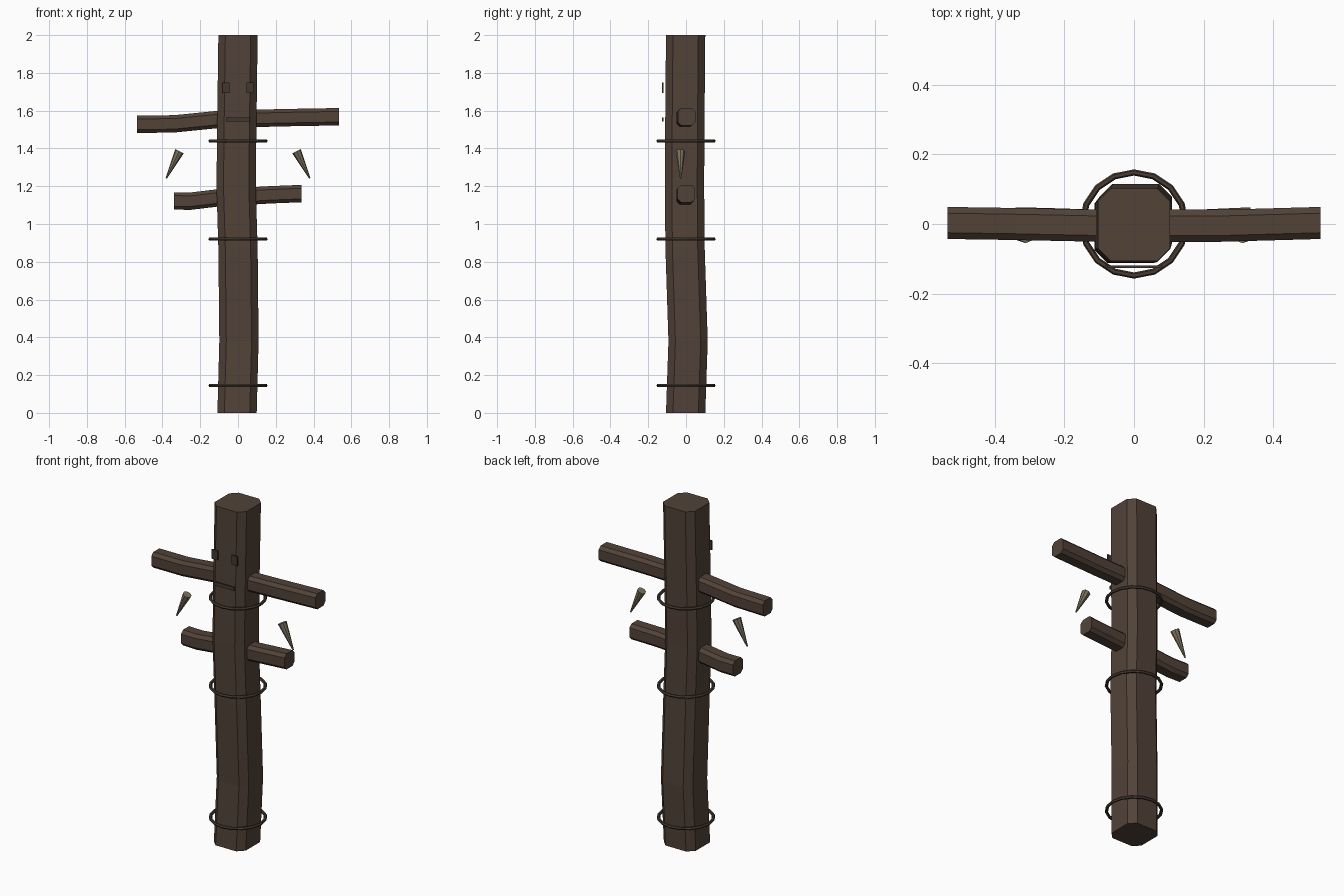
import bpy, bmesh, math
from mathutils import Vector

cube = bpy.data.objects.get("Cube")
if cube:
    bpy.data.objects.remove(cube, do_unlink=True)


def material(name, rgb):
    m = bpy.data.materials.new(name)
    m.use_nodes = True
    m.diffuse_color = (*rgb, 1)
    m.node_tree.nodes["Principled BSDF"].inputs["Base Color"].default_value = (*rgb, 1)
    return m


WOOD = material("dark weathered wood", (0.083, 0.055, 0.039))
ROPE = material("dark binding", (0.066, 0.046, 0.032))
HORN = material("pale horn", (0.2, 0.165, 0.11))
CARVED = material("carved dark wood", (0.055, 0.04, 0.028))


def finish(name, bm, mat):
    bmesh.ops.recalc_face_normals(bm, faces=bm.faces)
    mesh = bpy.data.meshes.new(name)
    bm.to_mesh(mesh)
    bm.free()
    mesh.materials.append(mat)
    ob = bpy.data.objects.new(name, mesh)
    bpy.context.collection.objects.link(ob)
    return ob


def chamfered(h, c):
    """Square section of half width h with corners cut by c."""
    k = h - c
    return [(h, -k), (h, k), (k, h), (-k, h), (-h, k), (-h, -k), (-k, -h), (k, -h)]


def loft(name, rings, mat):
    """Skin a list of equal point rings and cap both ends."""
    bm = bmesh.new()
    loops = [[bm.verts.new(p) for p in ring] for ring in rings]
    n = len(loops[0])
    for a, b in zip(loops, loops[1:]):
        for i in range(n):
            j = (i + 1) % n
            bm.faces.new((a[i], a[j], b[j], b[i]))
    bm.faces.new(loops[0])
    bm.faces.new(loops[-1])
    return finish(name, bm, mat)


# Slightly bent post: centre x, centre y, height
post_path = [(-0.005, -0.002, 0), (0.005, 0.011, 0.38), (0, -0.005, 0.87),
             (-0.01, -0.008, 1.2), (-0.006, -0.006, 1.55), (0, -0.002, 2)]
section = chamfered(0.104, 0.037)
loft("post", [[(x + u, y + v, z) for u, v in section] for x, y, z in post_path], WOOD)


# Crooked crossbars: position along x, centre y, centre height
def crossbar(name, path):
    bar = chamfered(0.046, 0.018)
    loft(name, [[(x, y + u, z + v) for u, v in bar] for x, y, z in path], WOOD)


crossbar("upper_crossbar", [(-0.535, 0.003, 1.528), (-0.34, 0, 1.53),
                            (-0.1, -0.005, 1.554), (0.25, -0.005, 1.563),
                            (0.535, 0.003, 1.568)])
crossbar("lower_crossbar", [(-0.34, 0.002, 1.122), (-0.25, 0, 1.121),
                            (-0.1, -0.005, 1.139), (0.18, -0.005, 1.155),
                            (0.335, 0.002, 1.161)])

# Loose binding hoops
for label, z in (("lower", 0.145), ("middle", 0.92), ("upper", 1.44)):
    bpy.ops.mesh.primitive_torus_add(major_segments=16, minor_segments=6,
                                     major_radius=0.148, minor_radius=0.009,
                                     location=(0, 0, z))
    hoop = bpy.context.object
    hoop.name = label + "_hoop"
    hoop.data.materials.append(ROPE)

# Hanging horns
for label, side in (("left", 1), ("right", -1)):
    base, tip = Vector((side * 0.31, -0.03, 1.385)), Vector((side * 0.38, -0.028, 1.242))
    axis = tip - base
    bm = bmesh.new()
    bmesh.ops.create_cone(bm, cap_ends=True, segments=8, radius1=0.025,
                          radius2=0.004, depth=axis.length)
    horn = finish(label + "_horn", bm, HORN)
    horn.location = (base + tip) / 2
    horn.rotation_euler = axis.to_track_quat("Z", "Y").to_euler()


# Face plates standing just off the front
def plate(name, x, z, width, height):
    bm = bmesh.new()
    bmesh.ops.create_cube(bm, size=1)
    bmesh.ops.scale(bm, vec=(width, 0.008, height), verts=bm.verts)
    ob = finish(name, bm, CARVED)
    ob.location = (x, -0.123, z)


plate("left_eye", 0.064, 1.722, 0.038, 0.055)
plate("right_eye", -0.064, 1.722, 0.038, 0.055)
plate("mouth", 0, 1.553, 0.126, 0.02)
